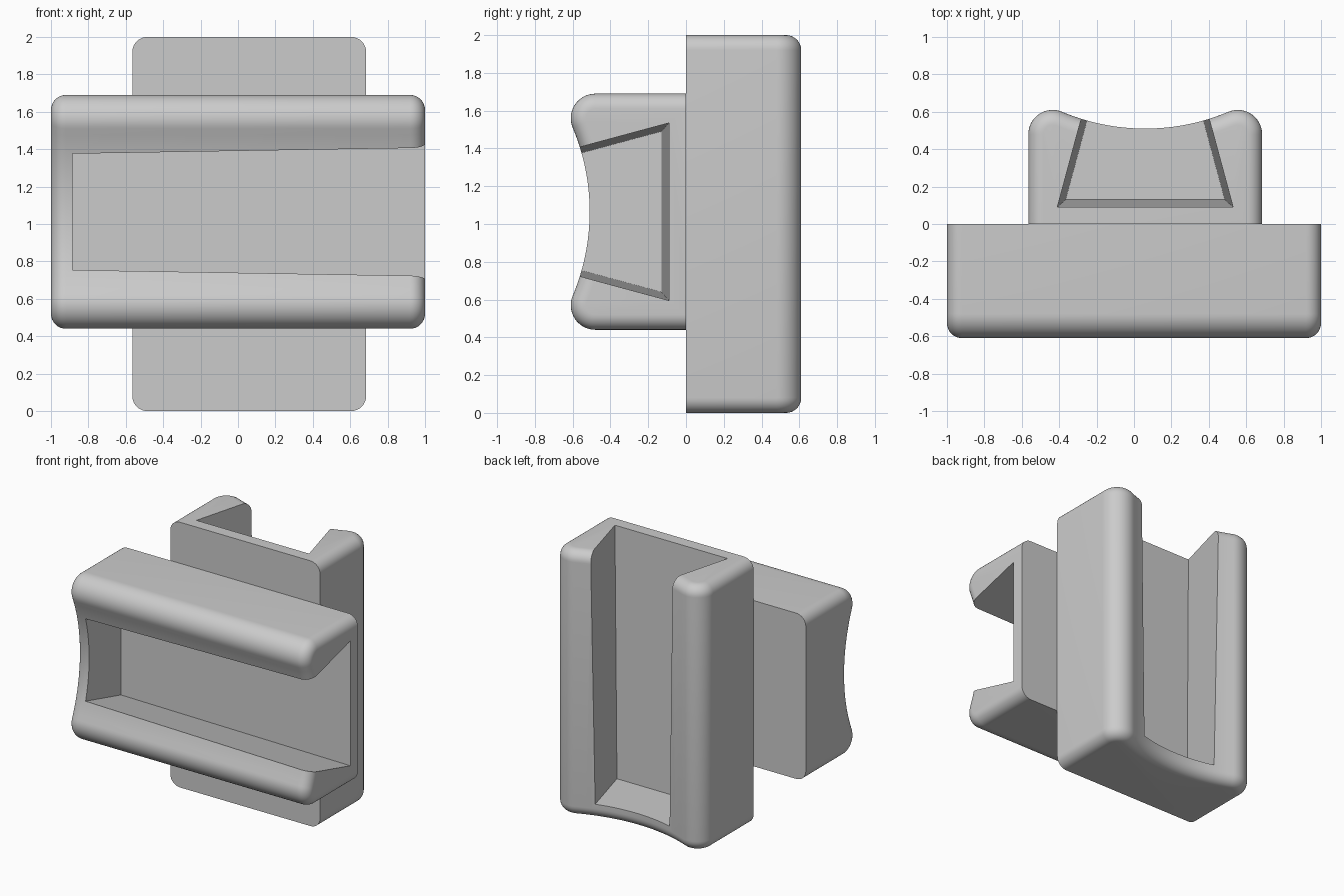
import bpy
import bmesh
import math

cube = bpy.data.objects.get("Cube")
if cube:
    bpy.data.objects.remove(cube, do_unlink=True)

grey = bpy.data.materials.new("light grey")
grey.use_nodes = True
grey.diffuse_color = (0.6, 0.6, 0.6, 1)
grey.node_tree.nodes["Principled BSDF"].inputs["Base Color"].default_value = (0.6, 0.6, 0.6, 1)

HALF, DEPTH, LIP, ROUND = 0.625, 0.61, 0.13, 0.08
DIP = 0.51          # depth at the middle of the hollow front
CLOSED = -0.885     # where the slot stops


def section():
    """Half-section points (across, depth) with outward normals, then mirrored."""
    cw, cd = HALF - LIP, DEPTH - LIP
    drop = DIP - cd
    # hollow arc radius that runs tangent into the lip arc
    big = (cw ** 2 + drop ** 2 - LIP ** 2) / (2 * (LIP - drop))
    end = math.atan2(drop + big, -cw)
    pts = [(HALF, 0, 1, 0)]
    for i in range(17):
        a = end * i / 16
        n = (math.cos(a), math.sin(a))
        pts.append((cw + LIP * n[0], cd + LIP * n[1], *n))
    sweep = math.pi - end
    sweep = math.pi / 2 - sweep
    for i in range(1, 13):
        a = sweep * (1 - i / 12)
        n = (-math.sin(a), math.cos(a))
        pts.append((-big * n[0], DIP + big - big * n[1], *n))
    return pts + [(-w, d, -nw, nd) for w, d, nw, nd in reversed(pts[:-1])]


def loft(name, rings, place):
    """Join matching rings of (along, across, depth) points into a closed solid."""
    bm = bmesh.new()
    loops = [[bm.verts.new(place(*p)) for p in ring] for ring in rings]
    for a, b in zip(loops, loops[1:]):
        for i in range(len(a)):
            j = (i + 1) % len(a)
            bm.faces.new((a[i], a[j], b[j], b[i]))
    bm.faces.new(loops[0])
    bm.faces.new(loops[-1])
    bmesh.ops.recalc_face_normals(bm, faces=bm.faces)
    mesh = bpy.data.meshes.new(name)
    bm.to_mesh(mesh)
    bm.free()
    mesh.materials.append(grey)
    obj = bpy.data.objects.new(name, mesh)
    bpy.context.collection.objects.link(obj)
    return obj


def slot_ring(u):
    """Dovetail section of the slot, widening towards the open end."""
    t = (u - CLOSED) / (1 - CLOSED)
    floor = 0.13 - 0.04 * t
    low = 0.425 + 0.045 * t
    high = low - 0.27 * (0.8 - floor)
    return [(u, low, floor), (u, high, 0.8), (u, -high, 0.8), (u, -low, floor)]


def bracket(name, place):
    # body with rounded ends
    steps = [math.pi / 2 * i / 8 for i in range(9)]
    ends = [(1 - ROUND + ROUND * math.sin(a), ROUND * (1 - math.cos(a))) for a in steps]
    stations = [(-u, k) for u, k in reversed(ends)] + ends
    pts = section()
    rings = [[(u, w - k * nw, d - k * nd) for w, d, nw, nd in pts] for u, k in stations]
    body = loft(name, rings, place)

    # dovetail slot
    cutter = loft(name + "_slot_cutter", [slot_ring(CLOSED), slot_ring(1.2)], place)
    cut = body.modifiers.new("slot", 'BOOLEAN')
    cut.operation = 'DIFFERENCE'
    cut.solver = 'EXACT'
    cut.object = cutter
    bpy.ops.object.select_all(action='DESELECT')
    body.select_set(True)
    bpy.context.view_layer.objects.active = body
    bpy.ops.object.modifier_apply(modifier="slot")
    bpy.data.objects.remove(cutter, do_unlink=True)
    bpy.ops.object.shade_smooth_by_angle(angle=math.radians(25))


# two equal brackets back to back, one turned a quarter
bracket("front_bracket", lambda u, w, d: (u, -d, w + 1.065))
bracket("back_bracket", lambda u, w, d: (w + 0.06, d, u + 1))
